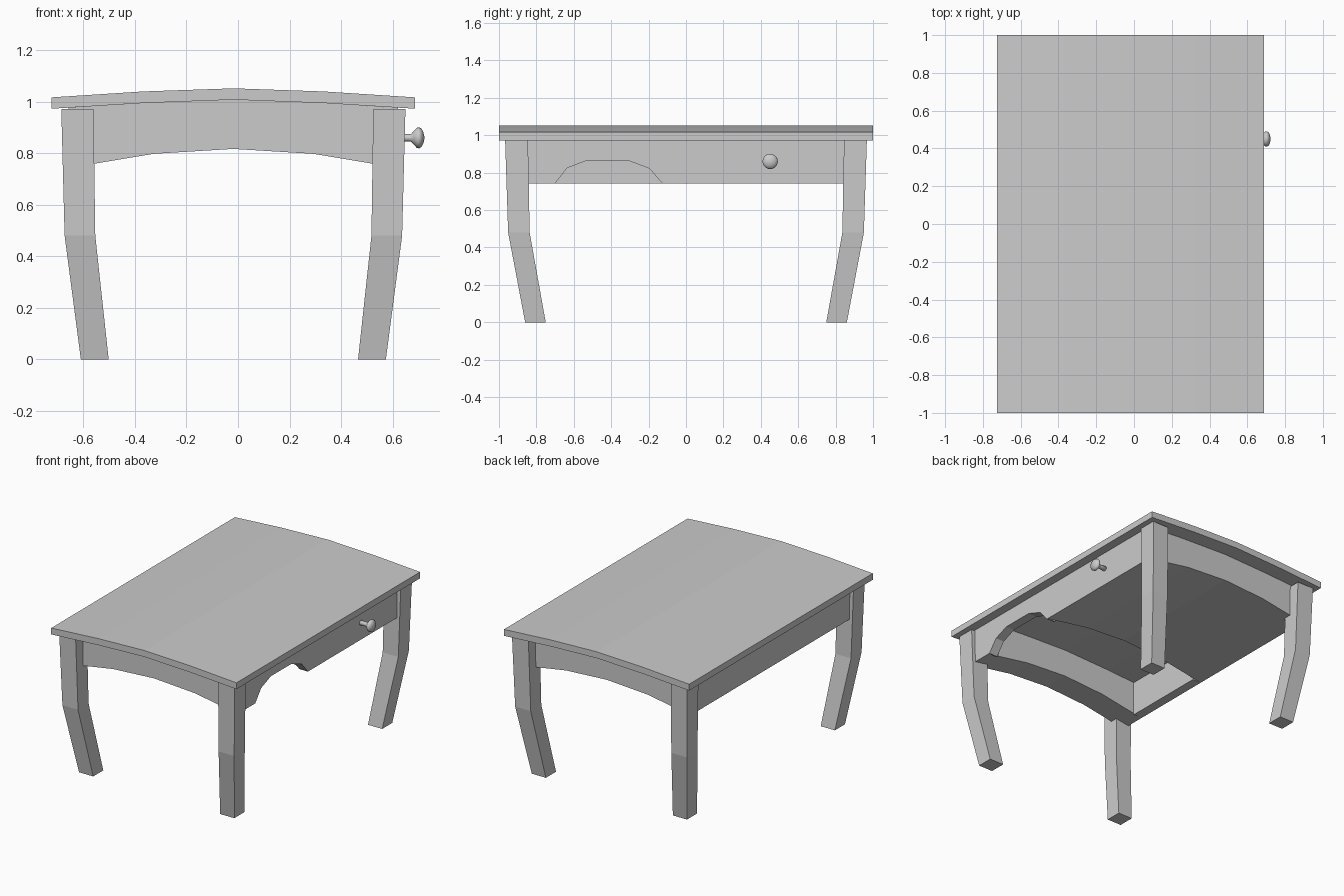
import bpy, bmesh, math

if "Cube" in bpy.data.objects:
    bpy.data.objects.remove(bpy.data.objects["Cube"])

CX = -0.018  # table centre in x (the knob sticks out on the right)


def finish(name, bm):
    bmesh.ops.recalc_face_normals(bm, faces=bm.faces[:])
    me = bpy.data.meshes.new(name)
    bm.to_mesh(me)
    bm.free()
    ob = bpy.data.objects.new(name, me)
    bpy.context.collection.objects.link(ob)
    return ob


def prism(name, pts, a, b, axis):
    """Extrude a 2D profile from a to b: axis 'y' uses (x, z), axis 'x' uses (y, z)."""
    def put(p, d):
        return (CX + p[0], d, p[1]) if axis == 'y' else (CX + d, p[0], p[1])
    bm = bmesh.new()
    r0 = [bm.verts.new(put(p, a)) for p in pts]
    r1 = [bm.verts.new(put(p, b)) for p in pts]
    n = len(pts)
    bm.faces.new(r0)
    bm.faces.new(r1)
    for i in range(n):
        bm.faces.new((r0[i], r0[(i + 1) % n], r1[(i + 1) % n], r1[i]))
    return finish(name, bm)


def mirrored(half):
    """Complete a right-half polyline (centre first) to run right to left."""
    return half[::-1] + [(-x, z) for x, z in half[1:]]


# bowed table top
upper = mirrored([(0, 1.052), (0.35, 1.040), (0.706, 1.017)])
lower = mirrored([(0, 1.008), (0.35, 0.995), (0.706, 0.973)])
prism("table_top", upper + lower[::-1], -1, 1, 'y')

# arched body: narrow front apron and deep rear block, open recess between them
crown = mirrored([(0, 1.008), (0.35, 0.995), (0.64, 0.977)])
arch = mirrored([(0, 0.817), (0.31, 0.798), (0.64, 0.743)])
section = crown + arch[::-1]
prism("front_apron", section, -0.89, -0.71, 'y')
prism("rear_body", section, -0.12, 0.89, 'y')

# side walls of the recess, the right one with an arched cutout
TOP, BOT = 0.98, 0.743
prism("left_wall", [(-0.71, BOT), (-0.12, BOT), (-0.12, TOP), (-0.71, TOP)],
      -0.64, -0.575, 'x')
prism("right_wall", [(-0.71, TOP), (-0.71, BOT), (-0.70, BOT), (-0.635, 0.825),
                     (-0.53, 0.865), (-0.31, 0.865), (-0.195, 0.822),
                     (-0.127, BOT), (-0.12, BOT), (-0.12, TOP)],
      0.575, 0.64, 'x')

# bent legs: rings of (z, outer x, inner x, outer y, inner y)
RINGS = [(0, 0.592, 0.484, 0.86, 0.75),
         (0.48, 0.655, 0.536, 0.951, 0.836),
         (0.972, 0.668, 0.543, 0.967, 0.845)]
for sx, side in ((-1, "left"), (1, "right")):
    for sy, end in ((-1, "front"), (1, "back")):
        bm = bmesh.new()
        rings = [[bm.verts.new((CX + sx * x, sy * y, z))
                  for x, y in ((xo, yo), (xi, yo), (xi, yi), (xo, yi))]
                 for z, xo, xi, yo, yi in RINGS]
        bm.faces.new(rings[0])
        bm.faces.new(rings[-1])
        for r, s in zip(rings, rings[1:]):
            for i in range(4):
                j = (i + 1) % 4
                bm.faces.new((r[i], r[j], s[j], s[i]))
        finish(f"{end}_{side}_leg", bm)

# turned knob on the right side: (x, radius)
PROFILE = [(0.61, 0.017), (0.660, 0.014), (0.672, 0.015), (0.682, 0.026),
           (0.694, 0.039), (0.703, 0.041), (0.713, 0.035), (0.720, 0.020),
           (0.723, 0.006)]
N = 20
bm = bmesh.new()
rings = [[bm.verts.new((x, 0.45 + r * math.cos(2 * math.pi * i / N),
                        0.86 + r * math.sin(2 * math.pi * i / N)))
          for i in range(N)] for x, r in PROFILE]
bm.faces.new(rings[0])
bm.faces.new(rings[-1])
for r, s in zip(rings, rings[1:]):
    for i in range(N):
        j = (i + 1) % N
        bm.faces.new((r[i], r[j], s[j], s[i]))
knob = finish("knob", bm)
for p in knob.data.polygons:
    p.use_smooth = True
